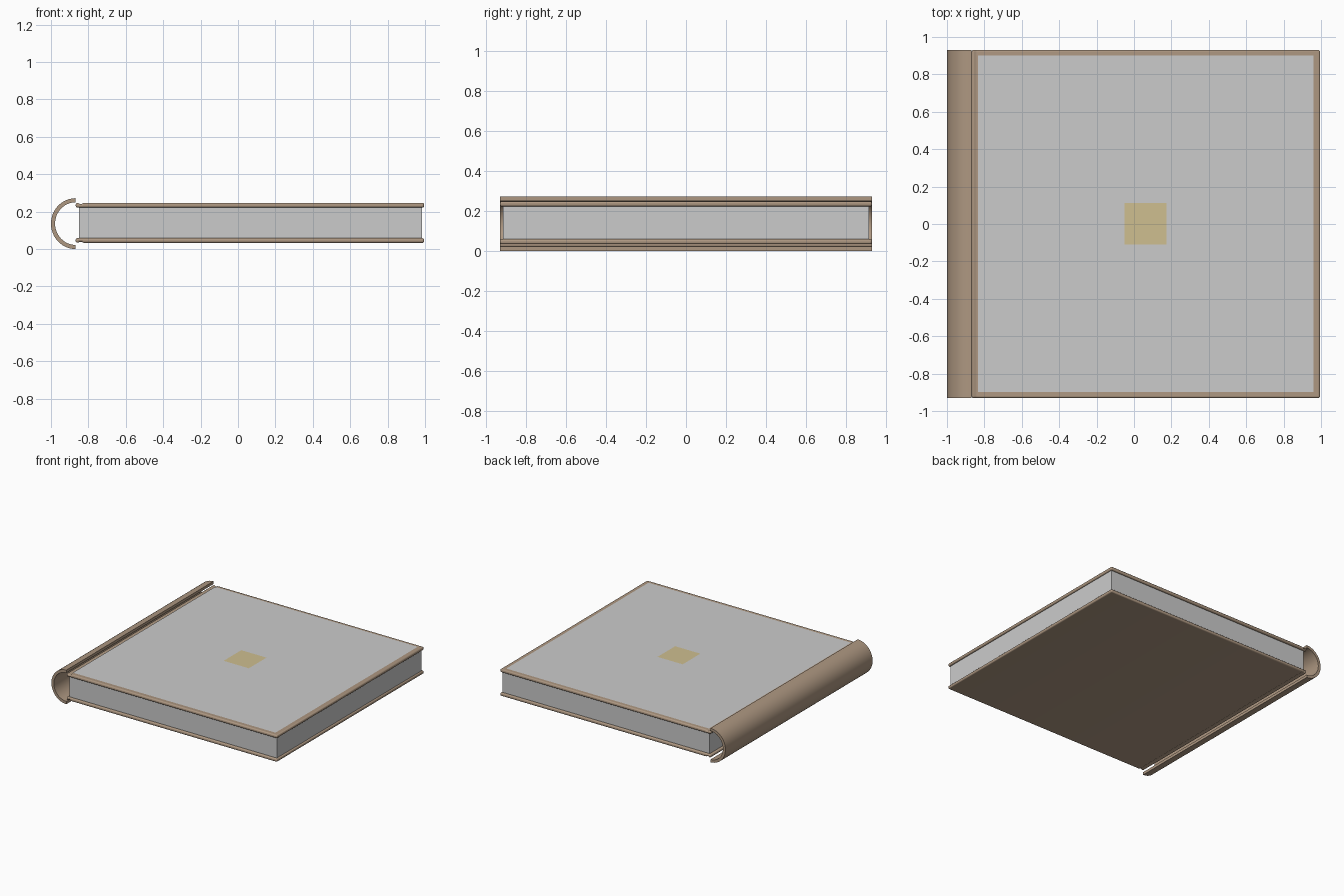
import bpy, bmesh, math

if "Cube" in bpy.data.objects:
    bpy.data.objects.remove(bpy.data.objects["Cube"])

MID = 0.14      # height of the plane between the two covers
HALF_Y = 0.93


def material(name, rgb):
    m = bpy.data.materials.new(name)
    m.diffuse_color = (*rgb, 1)
    m.use_nodes = True
    m.node_tree.nodes["Principled BSDF"].inputs["Base Color"].default_value = m.diffuse_color
    return m


leather = material("tan_leather", (0.42, 0.31, 0.22))
label = material("pale_gold", (0.62, 0.52, 0.28))


def extrude_profile(name, points, half_y, mat=None, bevel=0, segments=3):
    """Extrude an (x, z) outline along y, optionally rounding its edges."""
    bm = bmesh.new()
    face = bm.faces.new([bm.verts.new((x, -half_y, z)) for x, z in points])
    ext = bmesh.ops.extrude_face_region(bm, geom=[face])
    verts = [g for g in ext["geom"] if isinstance(g, bmesh.types.BMVert)]
    bmesh.ops.translate(bm, verts=verts, vec=(0, 2 * half_y, 0))
    bmesh.ops.recalc_face_normals(bm, faces=bm.faces)
    mesh = bpy.data.meshes.new(name)
    bm.to_mesh(mesh)
    bm.free()
    obj = bpy.data.objects.new(name, mesh)
    bpy.context.collection.objects.link(obj)
    if mat:
        mesh.materials.append(mat)
    if bevel:
        mod = obj.modifiers.new("rounded_edges", "BEVEL")
        mod.width = bevel
        mod.segments = segments
        mod.limit_method = "ANGLE"
        mod.angle_limit = math.radians(60)
    bpy.ops.object.select_all(action="DESELECT")
    obj.select_set(True)
    bpy.context.view_layer.objects.active = obj
    bpy.ops.object.shade_smooth_by_angle(angle=math.radians(35))
    return obj


def sheet(name, x0, x1, y0, y1, z, mat=None):
    """Flat rectangle facing up."""
    mesh = bpy.data.meshes.new(name)
    mesh.from_pydata([(x0, y0, z), (x1, y0, z), (x1, y1, z), (x0, y1, z)],
                     [], [(0, 1, 2, 3)])
    obj = bpy.data.objects.new(name, mesh)
    bpy.context.collection.objects.link(obj)
    if mat:
        mesh.materials.append(mat)
    return obj


# Front and back covers: rounded boards with a hinge groove, mirrored in z
board = [(-0.868, 0.082), (0.995, 0.082), (0.995, 0.107), (-0.826, 0.107),
         (-0.836, 0.101), (-0.846, 0.101), (-0.854, 0.106), (-0.868, 0.106)]
for name, side in (("front_cover", 1), ("back_cover", -1)):
    extrude_profile(name, [(x, MID + side * z) for x, z in board],
                    HALF_Y, leather, bevel=0.009)

# Spine: half-round shell standing clear of the pages
N, CX, CZ = 24, -0.868, 0.136
angles = [math.pi / 2 + math.pi * i / N for i in range(N + 1)]
outer = [(CX + 0.132 * math.cos(a), CZ + 0.136 * math.sin(a)) for a in angles]
inner = [(CX + 0.110 * math.cos(a), CZ + 0.114 * math.sin(a)) for a in angles]
extrude_profile("spine", outer + inner[::-1], HALF_Y, leather)

# Page block
extrude_profile("pages", [(-0.85, 0.054), (0.983, 0.054),
                          (0.983, 0.226), (-0.85, 0.226)], 0.914)

# Grey facing on the front cover and the small square label on it
sheet("cover_facing", -0.833, 0.96, -0.897, 0.9, 0.2485)
sheet("label_patch", -0.05, 0.173, -0.11, 0.113, 0.252, label)
